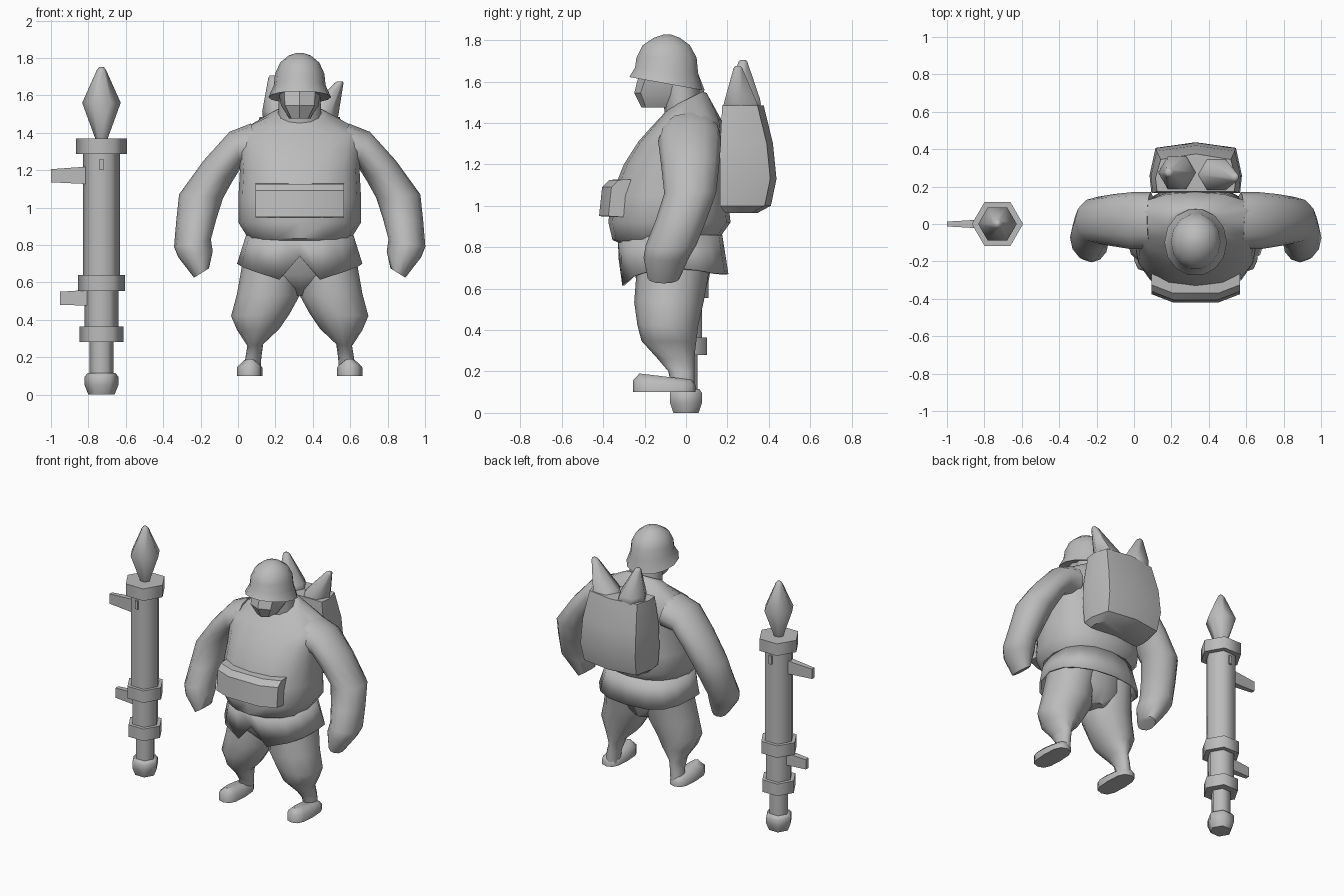
import bpy, bmesh, math
from mathutils import Vector

if "Cube" in bpy.data.objects:
    bpy.data.objects.remove(bpy.data.objects["Cube"])

CX = 0.33    # centre line of the figure
LX = -0.73   # axis of the launcher
grey = bpy.data.materials.new("grey")
grey.diffuse_color = (0.5, 0.5, 0.5, 1)
grey.use_nodes = True
grey.node_tree.nodes["Principled BSDF"].inputs["Base Color"].default_value = grey.diffuse_color


def ring(xo, zo, xi, zi, y0, y1, n=12, e=1.0, tilt=0.0):
    """Closed section between an outer and an inner x/z point, with a y range."""
    pts = []
    for i in range(n):
        a = 2 * math.pi * i / n
        c, s = math.cos(a), math.sin(a)
        c = math.copysign(abs(c) ** e, c) if abs(c) > 1e-6 else 0
        s = math.copysign(abs(s) ** e, s) if abs(s) > 1e-6 else 0
        dy = s * (y1 - y0) / 2
        pts.append(Vector(((xo + xi) / 2 + c * (xo - xi) / 2, (y0 + y1) / 2 + dy,
                           (zo + zi) / 2 + c * (zo - zi) / 2 + tilt * dy)))
    return pts


def flat(z, rx, y0, y1, n=12, e=1.0, tilt=0.0):
    return ring(rx, z, -rx, z, y0, y1, n, e, tilt)


def loft(name, rings, x=CX, mirror=False, caps=True, angle=50):
    bm = bmesh.new()
    rows = [[bm.verts.new(p) for p in r] for r in rings]
    for a, b in zip(rows, rows[1:]):
        for i in range(len(a)):
            j = (i + 1) % len(a)
            bm.faces.new((a[i], a[j], b[j], b[i]))
    if caps:
        bm.faces.new(rows[0])
        bm.faces.new(rows[-1])
    bmesh.ops.recalc_face_normals(bm, faces=bm.faces)
    me = bpy.data.meshes.new(name)
    bm.to_mesh(me)
    bm.free()
    me.materials.append(grey)
    ob = bpy.data.objects.new(name, me)
    bpy.context.collection.objects.link(ob)
    ob.location.x = x
    bpy.ops.object.select_all(action='DESELECT')
    ob.select_set(True)
    bpy.context.view_layer.objects.active = ob
    bpy.ops.object.shade_smooth_by_angle(angle=math.radians(angle))
    if mirror:
        ob.modifiers.new("mirror", 'MIRROR').use_clip = False
    return ob


def hex_loft(name, profile):
    """Six-sided turned part from (z, radius) pairs on the launcher axis."""
    k = math.sqrt(3) / 2
    rings = []
    for z, r in profile:
        rings.append([Vector((r * math.cos(i * math.pi / 3), r * math.sin(i * math.pi / 3), z))
                      for i in range(6)])
    return loft(name, rings, x=LX, angle=65)


# launcher: tubes, collars, end knob and warhead
hex_loft("launcher_knob", [(0, .07), (.05, .09), (.095, .09), (.115, .075)])
hex_loft("launcher_rear_tube", [(.10, .065), (.30, .065)])
hex_loft("launcher_mid_tube", [(.34, .09), (.58, .09)])
hex_loft("launcher_main_tube", [(.60, .10), (1.30, .10)])
for nm, z0, z1, r in (("rear", .28, .365, .117), ("mid", .555, .64, .125), ("front", 1.285, 1.37, .137)):
    hex_loft("launcher_" + nm + "_collar", [(z0, r), (z1, r)])
hex_loft("warhead", [(1.36, .03), (1.56, .103), (1.735, .025), (1.752, .012)])


def x_block(name, x, sections):
    """Box-like part from (x, y half, z low, z high) sections."""
    loft(name, [[Vector((sx, h, zl)), Vector((sx, -h, zl)), Vector((sx, -h, zh)), Vector((sx, h, zh))]
                for sx, h, zl, zh in sections], x=x, angle=30)


# launcher grips and sight
x_block("front_grip", 0, [(-1.0, .013, 1.135, 1.205), (-.79, .025, 1.125, 1.22)])
x_block("rear_grip", 0, [(-.952, .015, .48, .55), (-.79, .025, .475, .56)])
x_block("sight", LX, [(-.01, .1, 1.2, 1.26), (.01, .1, 1.2, 1.26)])

# torso
loft("torso", [
    flat(.80, .23, -.28, .13, 16),
    flat(.835, .275, -.355, .155, 16, .9),
    flat(.92, .328, -.375, .215, 16, .85),
    flat(1.05, .328, -.36, .20, 16, .85),
    flat(1.20, .32, -.30, .19, 16, .85),
    flat(1.31, .33, -.23, .18, 16, .8),
    flat(1.40, .345, -.165, .17, 16, .85, .1),
    flat(1.49, .16, -.115, .10, 16, 1, .5),
    flat(1.51, .12, -.09, .08, 16, 1, .5)])

# arms ending in fists
loft("arm", [
    ring(.26, 1.45, .22, 1.22, -.13, .17),
    ring(.375, 1.405, .31, 1.22, -.135, .17),
    ring(.515, 1.25, .36, 1.14, -.12, .16),
    ring(.645, 1.07, .41, 1.05, -.105, .145),
    ring(.66, .93, .445, .94, -.145, .10),
    ring(.672, .79, .475, .83, -.195, .05),
    ring(.65, .735, .465, .765, -.205, .015),
    ring(.565, .625, .485, .675, -.185, -.03)], mirror=True)

# hips and coat skirt
loft("hips", [
    flat(.53, .07, -.14, .06), flat(.64, .28, -.24, .11), flat(.82, .26, -.28, .14)])
top = flat(.86, .285, -.33, .175, 16, .85)
hem = flat(.69, .335, -.325, .205, 16, .85)
for i, p in enumerate(hem):
    d = min((i - 12) % 16, (12 - i) % 16)      # steps away from the front
    p.z = (.74, .615, .66, .685, .70, .69, .675, .67, .67)[d]
    if d == 1:
        p.x *= .75
skirt = loft("coat_skirt", [top, hem], caps=False)
skirt.modifiers.new("thickness", 'SOLIDIFY').thickness = .012

# legs
loft("leg", [
    ring(.30, .74, .0, .72, -.235, .12),
    ring(.335, .54, .0, .53, -.25, .085),
    ring(.367, .42, .055, .43, -.235, .06),
    ring(.335, .345, .11, .35, -.215, .05),
    ring(.28, .26, .195, .27, -.14, .04),
    ring(.29, .20, .205, .20, -.085, .04),
    ring(.30, .12, .21, .12, -.07, .04)], mirror=True)

# boots
loft("boot", [
    ring(.335, .10, .20, .10, -.255, .045, 12, .7),
    ring(.335, .145, .20, .145, -.255, .045, 12, .7, -.08),
    ring(.30, .175, .235, .175, -.225, .03, 12, .8, -.12)], mirror=True)

# head, face mask and helmet
loft("neck", [flat(1.42, .12, -.10, .08), flat(1.60, .11, -.12, .06)])
loft("face", [
    flat(1.66, .12, -.22, .05, 8),
    flat(1.545, .10, -.25, .04, 8, .7),
    flat(1.475, .055, -.215, -.02, 8, .7)], angle=35)
loft("helmet", [
    flat(1.60, .13, -.24, .05, 14, 1, -.18),
    flat(1.59, .167, -.278, .082, 14, 1, -.18),
    flat(1.655, .138, -.25, .062, 14, 1, -.08),
    flat(1.715, .132, -.243, .055, 14),
    flat(1.775, .105, -.212, .022, 14),
    flat(1.812, .06, -.155, -.03, 14),
    flat(1.826, .02, -.11, -.07, 14)], angle=45)


# belly pouch, bowed around the front
def pouch_section(x, off):
    pts = ((-.27, .94), (-.27, 1.13), (-.38, 1.125), (-.415, 1.09), (-.43, .95))
    return [Vector((x, y + off, z)) for y, z in pts]


loft("belly_pouch", [pouch_section(x, o) for x, o in
                     ((-.237, .055), (-.12, .01), (.12, .01), (.237, .055))], angle=35)


# backpack
def pack_section(z, w, yf, yb):
    half = ((w * .96, yf), (w, yf + (yb - yf) * .35), (w * .87, yb - .03))
    pts = [(x, y) for x, y in half] + [(0, yb)] + [(-x, y) for x, y in reversed(half)]
    return [Vector((x, y, z)) for x, y in pts]


pack = loft("backpack", [
    pack_section(.965, .20, .19, .345),
    pack_section(1.0, .235, .165, .41),
    pack_section(1.13, .247, .165, .437),
    pack_section(1.30, .24, .165, .42),
    pack_section(1.485, .215, .175, .375)], angle=40)


# spare warheads leaning out of the pack
def spare(name, base, tip, r):
    rings = []
    for t, k in ((-.5, .6), (0, 1), (.12, .95), (.95, .25), (1, .15)):
        c = Vector(base).lerp(Vector(tip), t)
        rings.append([c + Vector((r * k * math.cos(i * math.pi / 3), r * k * math.sin(i * math.pi / 3), 0))
                      for i in range(6)])
    loft(name, rings, angle=65)


spare("spare_warhead_left", (-.10, .275, 1.49), (-.145, .275, 1.705), .10)
spare("spare_warhead_right", (.10, .265, 1.47), (.215, .25, 1.675), .098)
